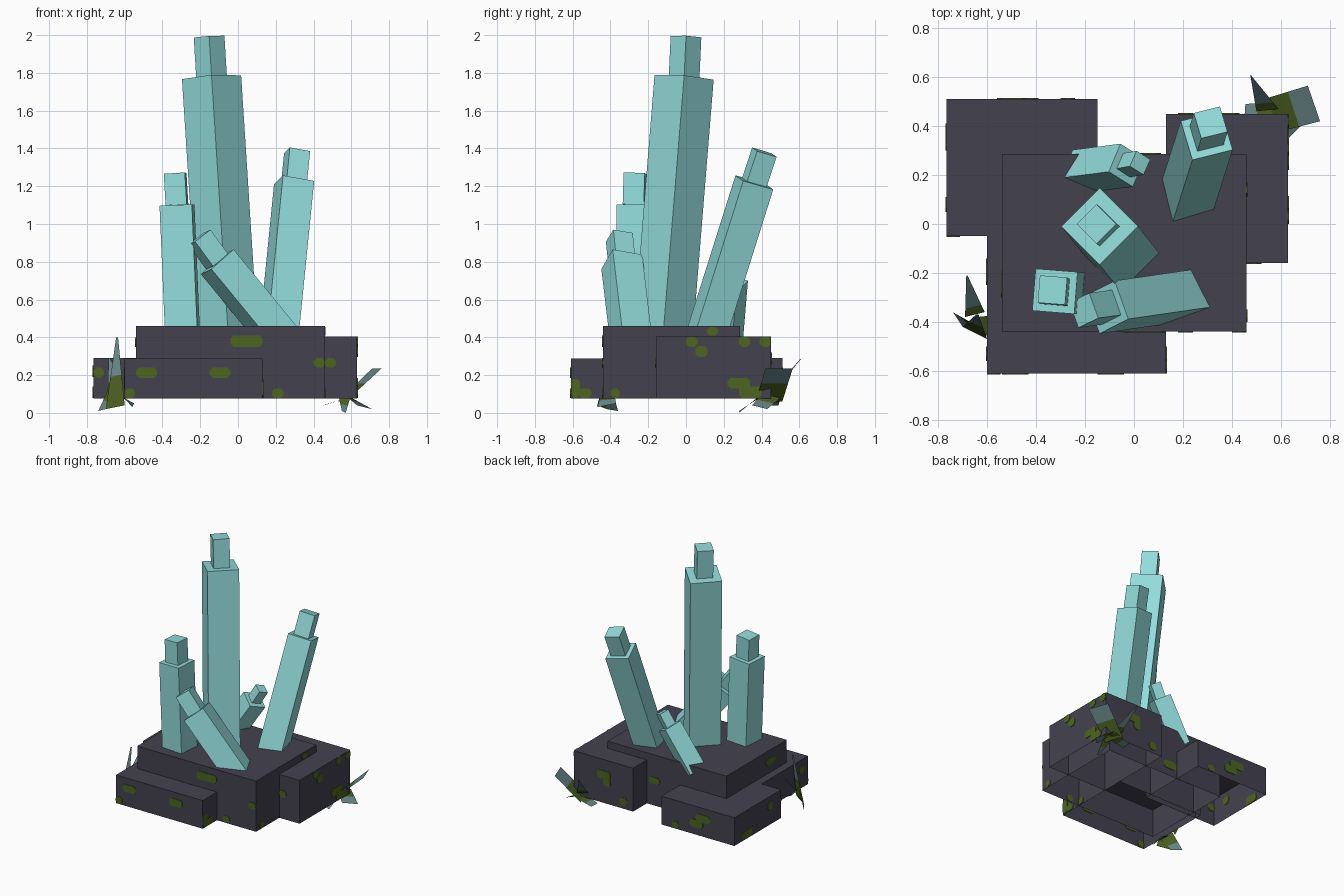
import bpy, bmesh
from mathutils import Vector


def material(name, rgb):
    m = bpy.data.materials.new(name)
    m.diffuse_color = (*rgb, 1)
    return m


ROCK = material("dark rock", (0.056, 0.053, 0.078))
CRYSTAL = material("pale teal crystal", (0.29, 0.72, 0.71))
MOSS = material("moss green", (0.075, 0.13, 0.014))
LEAF = material("grey teal leaf", (0.14, 0.24, 0.25))
STEM = material("olive leaf", (0.07, 0.115, 0.015))


def mesh_object(name, verts, faces, mats, indices=None):
    me = bpy.data.meshes.new(name)
    me.from_pydata([tuple(v) for v in verts], [], faces)
    for m in mats:
        me.materials.append(m)
    if indices:
        for p, i in zip(me.polygons, indices):
            p.material_index = i
    ob = bpy.data.objects.new(name, me)
    bpy.context.collection.objects.link(ob)
    return ob


# Rock slabs, open underneath
def slab(name, x0, x1, y0, y1, z1, z0=0.075):
    v = [(x, y, z) for z in (z0, z1)
         for x, y in ((x0, y0), (x1, y0), (x1, y1), (x0, y1))]
    f = [(i, (i + 1) % 4, (i + 1) % 4 + 4, i + 4) for i in range(4)]
    mesh_object(name, v, f + [(4, 5, 6, 7)], [ROCK])


slab("main_rock", -0.54, 0.46, -0.44, 0.285, 0.46)
slab("front_rock", -0.60, 0.13, -0.61, 0.0, 0.289)
slab("back_left_rock", -0.765, -0.15, -0.05, 0.51, 0.29)
slab("right_rock", 0.13, 0.63, -0.16, 0.45, 0.405)


# Square prism from a to b, one side facing along the hint, open at the base
def prism_rings(a, b, side, hint):
    a, b = Vector(a), Vector(b)
    axis = (b - a).normalized()
    u = Vector(hint)
    u = (u - axis * u.dot(axis)).normalized() * side / 2
    w = axis.cross(u)
    return [c + s * u + t * w for c in (a, b)
            for s, t in ((1, 1), (-1, 1), (-1, -1), (1, -1))]


def crystal(name, base, shoulder, tip, side, tip_side, hint):
    verts, faces = [], []
    for a, b, s in ((base, shoulder, side), (shoulder, tip, tip_side)):
        n = len(verts)
        verts += prism_rings(a, b, s, hint)
        faces += [(n + i, n + (i + 1) % 4, n + (i + 1) % 4 + 4, n + i + 4)
                  for i in range(4)]
        faces.append((n + 4, n + 5, n + 6, n + 7))
    mesh_object(name, verts, faces, [CRYSTAL])


crystal("tall_crystal", (-0.045, -0.13, 0.30), (-0.14, -0.01, 1.777),
        (-0.153, 0.0, 1.992), 0.222, 0.115, (1, 1, 0))
crystal("left_crystal", (-0.293, -0.278, 0.40), (-0.323, -0.275, 1.10),
        (-0.333, -0.27, 1.268), 0.172, 0.112, (1, -0.08, 0))
crystal("right_crystal", (0.213, 0.097, 0.38), (0.297, 0.362, 1.22),
        (0.313, 0.415, 1.38), 0.172, 0.112, (1, 0.3, 0))
crystal("front_crystal", (0.235, -0.29, 0.38), (-0.11, -0.34, 0.80),
        (-0.205, -0.353, 0.93), 0.168, 0.11, (-0.05, 0.15, -0.03))
crystal("back_crystal", (-0.225, 0.215, 0.39), (-0.03, 0.24, 0.69),
        (0.025, 0.25, 0.785), 0.13, 0.072, (0.5, 0.8, 0))


# Moss plates: thin chamfered patches set into the rock walls
def moss(name, axis, wall, patches):
    bm = bmesh.new()
    for a0, a1, z0, z1 in patches:
        c = 0.016
        outline = [(a0 + c, z0), (a1 - c, z0), (a1, z0 + c), (a1, z1 - c),
                   (a1 - c, z1), (a0 + c, z1), (a0, z1 - c), (a0, z0 + c)]
        rings = []
        for d in (-0.004, 0.004):
            rings.append([bm.verts.new((wall + d, a, z) if axis == "x"
                                       else (a, wall + d, z)) for a, z in outline])
        for r in rings:
            bm.faces.new(r)
        for i in range(8):
            j = (i + 1) % 8
            bm.faces.new((rings[0][i], rings[0][j], rings[1][j], rings[1][i]))
    bmesh.ops.recalc_face_normals(bm, faces=bm.faces)
    ob = mesh_object(name, [], [], [MOSS])
    bm.to_mesh(ob.data)
    bm.free()


moss("moss_main_front", "y", -0.44, [(-0.04, 0.13, 0.35, 0.41), (0.18, 0.24, 0.08, 0.13),
                                     (0.40, 0.46, 0.24, 0.29)])
moss("moss_main_right", "x", 0.46, [(0.11, 0.17, 0.41, 0.455), (-0.40, -0.35, 0.08, 0.13)])
moss("moss_main_back", "y", 0.285, [(-0.14, -0.03, 0.13, 0.19), (0.02, 0.11, 0.24, 0.29)])
moss("moss_main_left", "x", -0.54, [(-0.30, -0.19, 0.35, 0.40)])
moss("moss_front_front", "y", -0.61, [(-0.54, -0.43, 0.185, 0.24), (-0.15, -0.04, 0.185, 0.24),
                                      (-0.60, -0.545, 0.08, 0.13)])
moss("moss_front_right", "x", 0.13, [(-0.61, -0.56, 0.08, 0.18), (-0.57, -0.50, 0.08, 0.13),
                                     (-0.44, -0.39, 0.08, 0.13), (-0.33, -0.28, 0.185, 0.24)])
moss("moss_front_left", "x", -0.60, [(-0.25, -0.14, 0.13, 0.19), (-0.56, -0.50, 0.18, 0.24)])
moss("moss_right_front", "y", -0.16, [(0.46, 0.52, 0.24, 0.29)])
moss("moss_right_right", "x", 0.63, [(0.0, 0.06, 0.35, 0.405), (0.05, 0.115, 0.295, 0.355),
                                     (0.28, 0.34, 0.35, 0.405), (0.39, 0.45, 0.35, 0.405),
                                     (0.22, 0.34, 0.13, 0.185), (0.28, 0.40, 0.08, 0.14)])
moss("moss_right_back", "y", 0.45, [(0.32, 0.43, 0.26, 0.32), (0.32, 0.38, 0.21, 0.27),
                                    (0.18, 0.24, 0.10, 0.16)])
moss("moss_back_left_front", "y", -0.05, [(-0.765, -0.71, 0.185, 0.24)])
moss("moss_back_left_left", "x", -0.765, [(0.30, 0.41, 0.08, 0.14), (0.05, 0.11, 0.19, 0.25)])
moss("moss_back_left_back", "y", 0.51, [(-0.56, -0.44, 0.18, 0.24), (-0.50, -0.39, 0.13, 0.19),
                                        (-0.30, -0.24, 0.08, 0.13)])


# Plants: flat leaves, olive near the root and grey teal at the tip
def plant(name, leaves):
    verts, faces, idx = [], [], []
    for root_a, root_b, tip_a, tip_b, split in leaves:
        ra, rb, ta, tb = map(Vector, (root_a, root_b, tip_a, tip_b))
        n = len(verts)
        verts += [ra, rb, rb.lerp(tb, split), ra.lerp(ta, split), tb, ta]
        faces += [(n, n + 1, n + 2, n + 3), (n + 3, n + 2, n + 4, n + 5)]
        idx += [0, 1]
    mesh_object(name, verts, faces, [STEM, LEAF], idx)


plant("left_plant", [
    ((-0.70, -0.42, 0.02), (-0.60, -0.47, 0.04), (-0.645, -0.37, 0.40), (-0.635, -0.37, 0.40), 0.45),
    ((-0.69, -0.38, 0.12), (-0.61, -0.36, 0.18), (-0.685, -0.21, 0.29), (-0.68, -0.21, 0.29), 0.2),
    ((-0.67, -0.40, 0.16), (-0.61, -0.44, 0.08), (-0.74, -0.36, 0.01), (-0.70, -0.42, 0.02), 0.6),
    ((-0.64, -0.38, 0.10), (-0.62, -0.45, 0.10), (-0.55, -0.37, 0.05), (-0.56, -0.47, 0.03), 0.5)])
plant("right_plant", [
    ((0.53, 0.51, 0.06), (0.57, 0.37, 0.06), (0.71, 0.565, 0.235), (0.76, 0.42, 0.235), 0.55),
    ((0.50, 0.46, 0.12), (0.59, 0.47, 0.10), (0.475, 0.61, 0.285), (0.48, 0.605, 0.285), 0.2),
    ((0.56, 0.40, 0.10), (0.60, 0.50, 0.08), (0.63, 0.35, 0.04), (0.71, 0.43, 0.02), 0.5),
    ((0.58, 0.40, 0.08), (0.58, 0.50, 0.08), (0.45, 0.42, 0.04), (0.455, 0.49, 0.04), 0.6),
    ((0.53, 0.42, 0.10), (0.60, 0.40, 0.10), (0.55, 0.28, 0.01), (0.57, 0.28, 0.0), 0.6)])
